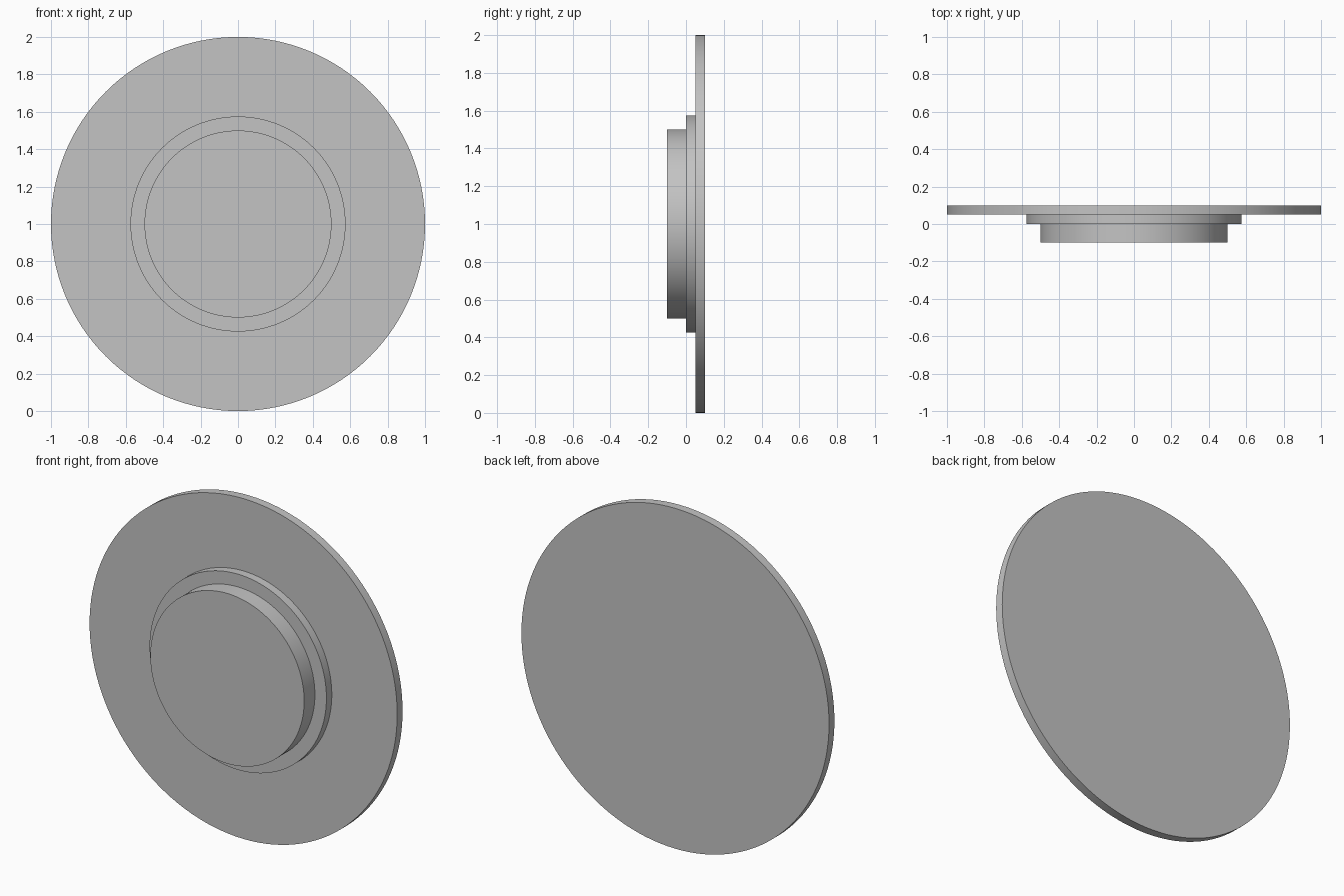
import bpy, bmesh, math
from mathutils import Vector

cube = bpy.data.objects.get("Cube")
if cube:
    bpy.data.objects.remove(cube, do_unlink=True)

SEGMENTS = 128
CENTRE = Vector((0, 0, 1))

# One plain grey for the whole piece
GREY = (0.55, 0.55, 0.55, 1)
mat = bpy.data.materials.new("plain_grey")
mat.use_nodes = True
mat.diffuse_color = GREY
mat.node_tree.nodes["Principled BSDF"].inputs["Base Color"].default_value = GREY

# Stepped half profile as (radius, y): boss, collar, flange
profile = [(0, -0.1), (0.5, -0.1), (0.5, 0), (0.575, 0),
           (0.575, 0.05), (1, 0.05), (1, 0.1), (0, 0.1)]

# Revolve the profile around the front-to-back axis
bm = bmesh.new()
verts = [bm.verts.new(CENTRE + Vector((r, y, 0))) for r, y in profile]
edges = [bm.edges.new(pair) for pair in zip(verts, verts[1:])]
bmesh.ops.spin(bm, geom=verts + edges, cent=CENTRE, axis=(0, 1, 0),
               angle=math.tau, steps=SEGMENTS)
bmesh.ops.remove_doubles(bm, verts=bm.verts, dist=0.0001)
bmesh.ops.recalc_face_normals(bm, faces=bm.faces)

mesh = bpy.data.meshes.new("flanged_disc")
bm.to_mesh(mesh)
bm.free()
mesh.materials.append(mat)
disc = bpy.data.objects.new("flanged_disc", mesh)
bpy.context.collection.objects.link(disc)

# Smooth rims with crisp steps
bpy.ops.object.select_all(action="DESELECT")
disc.select_set(True)
bpy.context.view_layer.objects.active = disc
bpy.ops.object.shade_smooth_by_angle(angle=math.radians(30))
